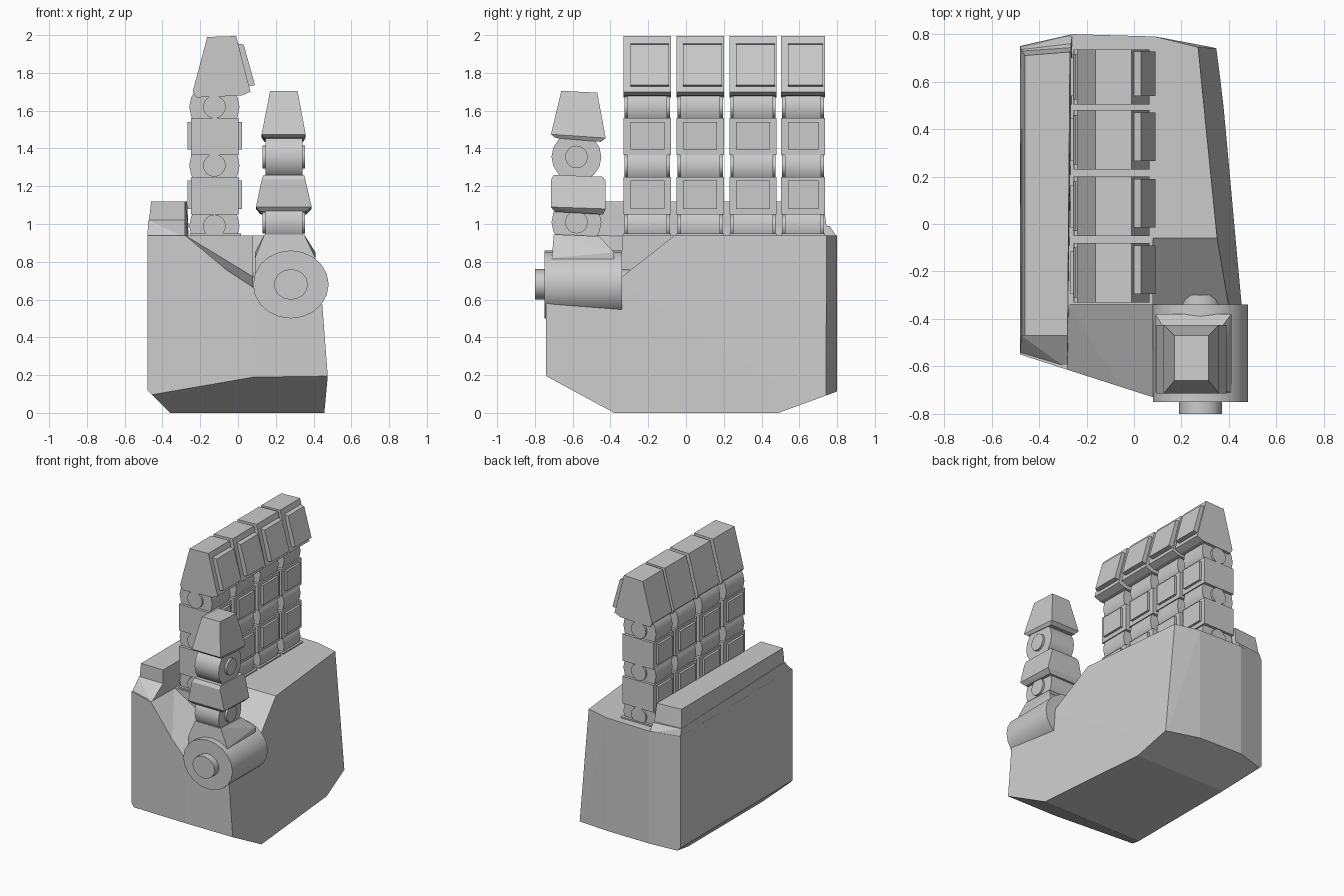
import bpy, bmesh, math
from mathutils import Vector, Matrix

if "Cube" in bpy.data.objects:
    bpy.data.objects.remove(bpy.data.objects["Cube"])


def finish(name, bm):
    bmesh.ops.recalc_face_normals(bm, faces=bm.faces)
    mesh = bpy.data.meshes.new(name)
    bm.to_mesh(mesh)
    bm.free()
    ob = bpy.data.objects.new(name, mesh)
    bpy.context.collection.objects.link(ob)
    return ob


def hull_mesh(points):
    bm = bmesh.new()
    for p in points:
        bm.verts.new(p)
    res = bmesh.ops.convex_hull(bm, input=bm.verts)
    junk = {g for g in res["geom_interior"] + res["geom_unused"] if isinstance(g, bmesh.types.BMVert)}
    bmesh.ops.delete(bm, geom=list(junk), context='VERTS')
    bmesh.ops.dissolve_limit(bm, angle_limit=0.01, verts=bm.verts, edges=bm.edges)
    return bm


def hull(name, points):
    return finish(name, hull_mesh(points))


def tapered(name, levels):
    """Convex block from rectangular levels (x0, x1, y0, y1, z)."""
    return hull(name, [(x, y, z) for x0, x1, y0, y1, z in levels
                       for x in (x0, x1) for y in (y0, y1)])


def box(name, x0, x1, y0, y1, z0, z1):
    return tapered(name, [(x0, x1, y0, y1, z0), (x0, x1, y0, y1, z1)])


def cylinder(name, centre, radius, length, axis, sides=16, squash=1.0):
    bm = bmesh.new()
    bmesh.ops.create_cone(bm, cap_ends=True, segments=sides, radius1=radius,
                          radius2=radius, depth=length)
    turn = Matrix.Rotation(math.pi / 2, 4, 'X' if axis == 'Y' else 'Y')
    bmesh.ops.transform(bm, verts=bm.verts, matrix=Matrix.Translation(centre)
                        @ Matrix.Diagonal((1, 1, squash, 1)) @ turn)
    ob = finish(name, bm)
    bpy.ops.object.select_all(action='DESELECT')
    ob.select_set(True)
    bpy.context.view_layer.objects.active = ob
    bpy.ops.object.shade_smooth_by_angle(angle=math.radians(30))
    return ob


# Palm: leaning outline, bottom edges bevelled by planes
common = [(0.08, -0.73), (-0.29, -0.61), (-0.48, -0.55), (-0.48, 0.75), (-0.26, 0.80), (0.09, 0.79)]
low = common + [(0.355, 0.74), (0.49, -0.74)]
top = common + [(0.27, 0.745), (0.418, -0.74)]
bm = hull_mesh([(x, y, 0) for x, y in low] + [(x, y, 0.94) for x, y in top])
for co, no in [((0, -0.38, 0), (0, -0.2, -0.37)),
               ((0, 0.49, 0), (0, 0.11, -0.30)),
               ((-0.36, 0, 0), (-0.12, 0, -0.12))]:
    res = bmesh.ops.bisect_plane(bm, geom=bm.verts[:] + bm.edges[:] + bm.faces[:], dist=1e-5,
                                 plane_co=co, plane_no=Vector(no).normalized(), clear_outer=True)
    cut = [g for g in res["geom_cut"] if isinstance(g, bmesh.types.BMEdge)]
    bmesh.ops.holes_fill(bm, edges=cut)
palm = finish("palm", bm)

# Cutters for the thumb hollow: side ramp and rear ramp
side_ramp = hull("side_ramp_cutter", [
    p for y, z in ((-0.34, 0.72), (-0.9, 0.64))
    for p in ((-0.28, y, 0.94), (0.081, y, z), (0.081, y, 1.3), (-0.28, y, 1.3))])
rear_ramp = hull("rear_ramp_cutter", [
    (x, y, z) for x in (0.08, 0.8)
    for y, z in ((-0.06, 0.94), (-0.06, 1.3), (-0.34, 0.72), (-0.9, 1.3), (-0.9, 0.28))])
front_ramp = hull("front_ramp_cutter", [
    (x, y, z) for x in (0.08, 0.8) for y in (-0.34, -0.9) for z in (0.66, 1.3)])
# keep the rear ramp behind the thumb barrel only
bpy.data.objects.remove(rear_ramp)
rear_ramp = hull("rear_ramp_cutter", [
    (x, y, z) for x in (0.08, 0.8)
    for y, z in ((-0.06, 0.94), (-0.06, 1.3), (-0.345, 0.716), (-0.345, 1.3))])
for cutter in (side_ramp, rear_ramp, front_ramp):
    mod = palm.modifiers.new("cut", 'BOOLEAN')
    mod.object, mod.operation, mod.solver = cutter, 'DIFFERENCE', 'EXACT'
bpy.context.view_layer.update()
cut_mesh = bpy.data.meshes.new_from_object(palm.evaluated_get(bpy.context.evaluated_depsgraph_get()))
palm.modifiers.clear()
palm.data = cut_mesh
for cutter in (side_ramp, rear_ramp, front_ramp):
    bpy.data.objects.remove(cutter)

# Raised guard along the back of the hand
hull("guard_base", [(-0.48, -0.55, 0.93), (-0.28, -0.61, 0.93), (-0.48, 0.75, 0.93), (-0.26, 0.80, 0.93),
                    (-0.475, -0.47, 1.02), (-0.28, -0.47, 1.02), (-0.475, 0.735, 0.99), (-0.265, 0.76, 0.99)])
hull("guard_plate", [(-0.475, -0.47, 0.98), (-0.28, -0.47, 0.98), (-0.475, 0.73, 0.98), (-0.262, 0.745, 0.98),
                     (-0.46, -0.47, 1.12), (-0.28, -0.47, 1.12), (-0.46, 0.71, 1.12), (-0.27, 0.725, 1.12)])

# Four fingers
FX = -0.125
for i, (y, w) in enumerate([(-0.205, 0.125), (0.075, 0.125), (0.355, 0.125), (0.62, 0.116)], 1):
    f = f"finger_{i}"
    box(f + "_socket", FX - 0.13, FX + 0.14, y - w, y + w, 0.92, 0.95)
    for j, z in enumerate((0.99, 1.31, 1.62), 1):
        cylinder(f"{f}_knuckle_{j}", (FX, y, z), 0.133, 2 * w - 0.04, 'Y')
        cylinder(f"{f}_pin_{j}", (FX, y, z), 0.06, 2 * w - 0.01, 'Y')
    for j, (z0, z1) in enumerate(((1.05, 1.25), (1.365, 1.56)), 1):
        box(f"{f}_segment_{j}", FX - 0.125, FX + 0.128, y - w, y + w, z0, z1)
        box(f"{f}_pads_{j}", FX - 0.142, FX + 0.145, y - w + 0.035, y + w - 0.035, z0 + 0.03, z1 - 0.02)
    hull(f + "_tip", [(x, yy, z) for yy in (y - w, y + w) for x, z in
                      ((-0.22, 1.67), (-0.24, 1.70), (-0.163, 1.99), (-0.01, 1.995), (0.066, 1.70), (0.02, 1.68))])
    hull(f + "_tip_pad", [(x, yy, z) for yy in (y - w + 0.035, y + w - 0.01) for x, z in
                          ((0.0, 1.955), (0.03, 1.95), (0.09, 1.735), (0.04, 1.725))])

# Thumb barrel and axle
cylinder("thumb_barrel", (0.28, -0.545, 0.68), 0.20, 0.41, 'Y', 20, 0.9)
cylinder("thumb_axle", (0.28, -0.55, 0.68), 0.09, 0.5, 'Y', 16, 0.9)

# Thumb mount, joints and segments
TX, TY = 0.243, -0.58
hull("thumb_mount", [(x, y, z) for x0, x1, y, z in (
    (0.09, 0.41, -0.71, 0.72), (0.09, 0.41, -0.38, 0.72), (0.09, 0.41, -0.71, 0.82), (0.09, 0.41, -0.38, 0.85),
    (0.14, 0.35, -0.70, 0.945), (0.14, 0.35, -0.46, 0.935)) for x in (x0, x1)])
for j, z in enumerate((1.01, 1.355), 1):
    cylinder(f"thumb_knuckle_{j}", (TX, TY, z), 0.132, 0.195, 'X')
    cylinder(f"thumb_pin_{j}", (TX, TY, z), 0.06, 0.225, 'X')
hull("thumb_segment", [(x, y, z) for x0, x1, y, z in (
    (0.12, 0.36, -0.695, 1.065), (0.12, 0.36, -0.44, 1.05), (0.095, 0.39, -0.715, 1.09), (0.095, 0.39, -0.425, 1.08),
    (0.125, 0.355, -0.715, 1.235), (0.125, 0.355, -0.425, 1.225),
    (0.135, 0.35, -0.70, 1.26), (0.135, 0.35, -0.44, 1.25)) for x in (x0, x1)])
hull("thumb_tip", [(x, y, z) for x0, x1, y, z in (
    (0.14, 0.345, -0.69, 1.455), (0.14, 0.345, -0.45, 1.435), (0.125, 0.358, -0.715, 1.475),
    (0.125, 0.358, -0.425, 1.455), (0.17, 0.315, -0.66, 1.705), (0.17, 0.315, -0.47, 1.695)) for x in (x0, x1)])
